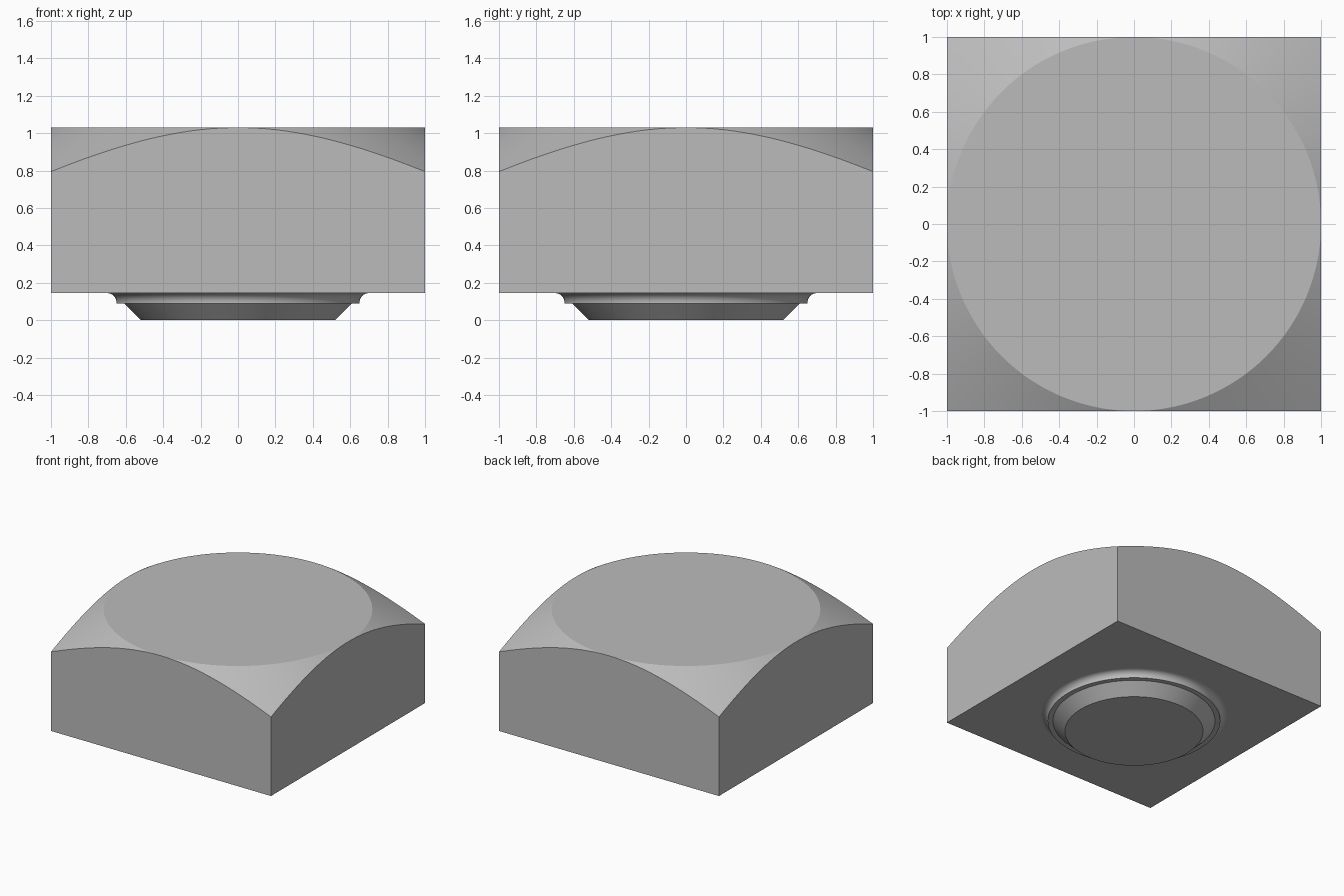
import bpy, bmesh
from math import sin, cos, pi, tan, radians

cube = bpy.data.objects.get("Cube")
if cube:
    bpy.data.objects.remove(cube)

SEG = 128
TOP, UNDER = 1.03, 0.145
SLOPE = tan(radians(29.6))

steel = bpy.data.materials.new("plain grey steel")
steel.use_nodes = True
grey = (0.5, 0.5, 0.5, 1)
steel.diffuse_color = grey
steel.node_tree.nodes["Principled BSDF"].inputs["Base Color"].default_value = grey


def circle(r, z):
    return [(r * cos(2 * pi * i / SEG), r * sin(2 * pi * i / SEG), z) for i in range(SEG)]


def square(height):
    """Square outline; height gives z from the distance to the axis."""
    ring = []
    for i in range(SEG):
        a = 2 * pi * i / SEG
        r = 1 / max(abs(cos(a)), abs(sin(a)))
        ring.append((r * cos(a), r * sin(a), height(r)))
    return ring


def skin(name, rings, cap_last, sharp_angle):
    """Bridge rings from bottom to top, capping the ends."""
    bm = bmesh.new()
    loops = [[bm.verts.new(p) for p in ring] for ring in rings]
    for low, high in zip(loops, loops[1:]):
        for i in range(SEG):
            j = (i + 1) % SEG
            bm.faces.new((low[i], low[j], high[j], high[i]))
    bm.faces.new(loops[0][::-1])
    if cap_last:
        bm.faces.new(loops[-1])
    bmesh.ops.remove_doubles(bm, verts=bm.verts[:], dist=1e-5)
    bm.normal_update()
    for f in bm.faces:
        f.smooth = True
    for e in bm.edges:
        e.smooth = e.calc_face_angle(0) < radians(sharp_angle)
    mesh = bpy.data.meshes.new(name)
    bm.to_mesh(mesh)
    bm.free()
    mesh.materials.append(steel)
    obj = bpy.data.objects.new(name, mesh)
    bpy.context.collection.objects.link(obj)
    return obj


# Square head with a conical chamfer running out at the corners
skin("square_head", [
    square(lambda r: UNDER),
    square(lambda r: TOP - (r - 1) * SLOPE),
    circle(1, TOP),
], True, 20)

# Round stub below: chamfered end, narrow ledge, concave fillet into the head
fillet = [circle(0.70 - 0.05 * cos(t * pi / 16), 0.095 + 0.05 * sin(t * pi / 16)) for t in range(9)]
skin("round_stub", [circle(0.52, 0), circle(0.61, 0.09), circle(0.65, 0.09)] + fillet, False, 40)
